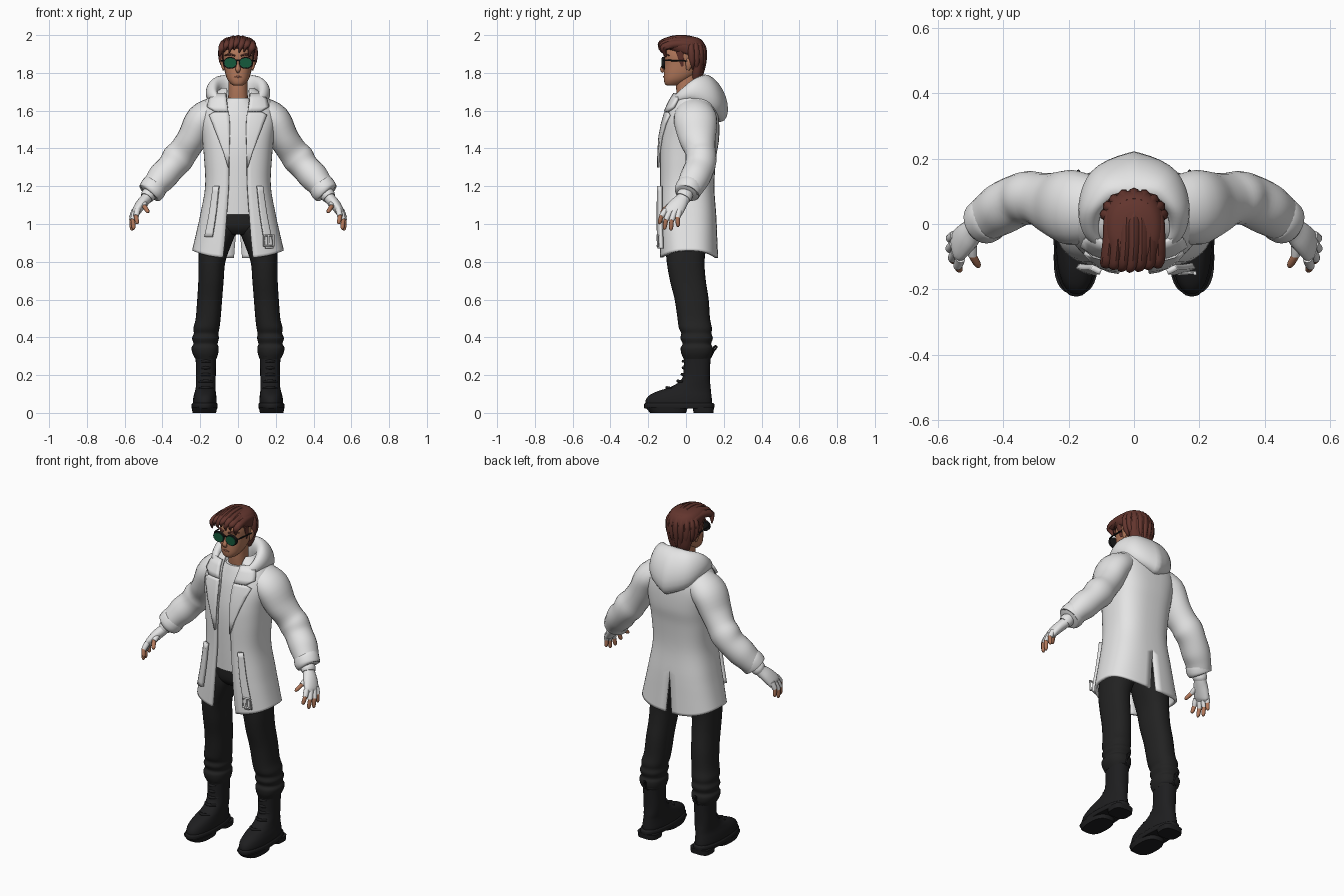
import bpy, bmesh, math
from mathutils import Vector


def material(name, r, g, b):
    m = bpy.data.materials.new(name)
    m.diffuse_color = (r, g, b, 1)
    return m


WHITE = material("coat white", .78, .78, .78)
CLOTH = material("trouser black", .016, .016, .016)
LEATHER = material("boot black", .013, .013, .014)
HAIR = material("hair brown", .125, .036, .027)
SKIN = material("skin", .45, .19, .105)
LIP = material("lip", .33, .12, .075)
LENS = material("lens green", .008, .10, .045)
FRAME = material("frame black", .01, .01, .01)


def spline(rows, n=4):
    """Catmull-Rom resampling of rows of numbers."""
    out = []
    for i in range(len(rows) - 1):
        p0, p1, p2, p3 = (rows[min(max(i + k, 0), len(rows) - 1)] for k in (-1, 0, 1, 2))
        for s in range(n):
            t = s / n
            out.append([.5 * (2 * b + (c - a) * t + (2 * a - 5 * b + 4 * c - d) * t * t
                              + (3 * b - a - 3 * c + d) * t ** 3)
                        for a, b, c, d in zip(p0, p1, p2, p3)])
    return out + [list(rows[-1])]


def build(name, rings, mat, closed=True, mirror=False, thick=0, outward=None, offset=-1):
    """Skin a list of point rings; closed rings get end caps, open ones a thickness."""
    bm = bmesh.new()
    vs = [[bm.verts.new(p) for p in r] for r in rings]
    n = len(rings[0])
    for a, b in zip(vs, vs[1:]):
        for i in range(n if closed else n - 1):
            j = (i + 1) % n
            bm.faces.new((a[i], a[j], b[j], b[i]))
    if closed:
        bm.faces.new(vs[0][::-1])
        bm.faces.new(vs[-1])
        bmesh.ops.recalc_face_normals(bm, faces=bm.faces)
    else:
        bm.normal_update()
        if sum(f.normal.dot(outward(f.calc_center_median())) for f in bm.faces) < 0:
            bmesh.ops.reverse_faces(bm, faces=bm.faces)
    me = bpy.data.meshes.new(name)
    bm.to_mesh(me)
    bm.free()
    me.materials.append(mat)
    me.shade_smooth()
    me.set_sharp_from_angle(angle=math.radians(45))
    ob = bpy.data.objects.new(name, me)
    bpy.context.collection.objects.link(ob)
    if mirror:
        ob.modifiers.new("mirror", 'MIRROR')
    if thick:
        s = ob.modifiers.new("thickness", 'SOLIDIFY')
        s.thickness, s.offset = thick, offset
    return ob


def sup(a, n):
    """Unit superellipse point, angle 0 at the front."""
    c, s = math.cos(a), math.sin(a)
    return (math.copysign(abs(s) ** (2 / n), s), -math.copysign(abs(c) ** (2 / n), c))


def zloft(name, rows, mat, n=2.3, seg=28, **kw):
    """Stack of rounded sections: z, centre x, half width, front y, back y."""
    rings = []
    for z, cx, rx, yf, yb in spline(rows):
        pts = [sup(2 * math.pi * k / seg, n) for k in range(seg)]
        rings.append([(cx + rx * x, (yf + yb) / 2 + (yb - yf) / 2 * y, z) for x, y in pts])
    return build(name, rings, mat, **kw)


def tube(name, rows, mat, ref=(0, 1, 0), seg=14, smooth=4, **kw):
    """Elliptical tube on a path: x, y, z, radius across ref, radius along ref."""
    rows = spline([r if len(r) == 5 else (*r, r[3]) for r in rows], smooth)
    rings = []
    for i, r in enumerate(rows):
        t = Vector(rows[min(i + 1, len(rows) - 1)][:3]) - Vector(rows[max(i - 1, 0)][:3])
        t.normalize()
        v = Vector(ref)
        v = (v - t * v.dot(t)).normalized()
        u = v.cross(t)
        ang = [2 * math.pi * k / seg for k in range(seg)]
        rings.append([Vector(r[:3]) + u * r[3] * math.cos(a) + v * r[4] * math.sin(a) for a in ang])
    return build(name, rings, mat, **kw)


# Coat body: z, half width, front y, back y, half front opening
N = 2.7
COAT = spline([(.86, .243, -.14, .17, .08), (.95, .222, -.142, .165, .068), (1.05, .2, -.142, .16, .06),
               (1.2, .174, -.14, .15, .05), (1.35, .18, -.14, .16, .047), (1.45, .19, -.135, .175, .045),
               (1.55, .205, -.115, .175, .045), (1.62, .19, -.09, .165, .055), (1.67, .16, -.065, .145, .06),
               (1.7, .115, -.045, .11, .06), (1.72, .085, -.02, .09, .06)], 5)
rings = []
for z, rx, yf, yb, gap in COAT:
    slit = max(0, (1.06 - z) * .11)
    a0 = math.asin((gap / rx) ** (N / 2))
    a1 = math.pi - math.asin((slit / rx) ** (N / 2))
    w = min(1, max(0, (.98 - z) / .12))
    ring = []
    for k in range(25):
        a = a0 + (a1 - a0) * k / 24
        x, y = sup(a, N)
        ring.append((abs(x) * rx, (yf + yb) / 2 + (yb - yf) / 2 * y, z - .04 * w * math.cos(a) ** 2))
    rings.append(ring)
build("coat_body", rings, WHITE, closed=False, mirror=True, thick=.015,
      outward=lambda c: Vector((c.x, c.y - .015, 0)))


def front_y(x, z):
    i = max(k for k in range(len(COAT) - 1) if COAT[k][0] <= z or k == 0)
    t = (z - COAT[i][0]) / (COAT[i + 1][0] - COAT[i][0])
    _, rx, yf, yb, _ = [a + (b - a) * t for a, b in zip(COAT[i], COAT[i + 1])]
    q = min(abs(x) / rx, .97)
    return (yf + yb) / 2 - (yb - yf) / 2 * (1 - q ** N) ** (1 / N)


def strip(name, rows, lift, thick, sign=1, mirror=False):
    """Cloth band lying on the coat front: z, inner x, outer x."""
    rings = [[(sign * (a + (b - a) * k / 5), front_y(a + (b - a) * k / 5, z) - lift, z) for k in range(6)]
             for z, a, b in rows]
    return build(name, rings, WHITE, closed=False, mirror=mirror, thick=thick, offset=1,
                 outward=lambda c: Vector((0, -1, 0)))


# Lapels, collar points and front straps
strip("lapel", [(1.3, .047, .051), (1.38, .045, .075), (1.46, .043, .105), (1.53, .043, .132),
                (1.575, .046, .15), (1.59, .048, .12)], .002, .012, mirror=True)
strip("collar_point", [(1.592, .05, .12), (1.615, .054, .158), (1.65, .06, .15), (1.685, .062, .125)],
      .004, .014, mirror=True)
STRAP = spline([(.87, .143, .18), (.93, .133, .17), (1.05, .114, .146), (1.2, .098, .124)])
strip("strap_left", STRAP, .01, .018)
strip("strap_right", STRAP[4:], .01, .018, sign=-1)
for x0, z0, x1, z1 in ((.135, .94, .19, .94), (.135, .885, .19, .885), (.138, .945, .138, .88),
                       (.187, .945, .187, .88), (.162, .94, .162, .885)):
    tube("buckle_bar", [(x0, -.152, z0, .005), (x1, -.148, z1, .005)], WHITE, seg=8, smooth=1)

# Shirt
zloft("shirt", [(1.05, 0, .145, -.112, .12), (1.2, 0, .14, -.118, .12), (1.4, 0, .15, -.12, .14),
                (1.55, 0, .15, -.098, .14), (1.63, 0, .1, -.075, .1), (1.668, 0, .066, -.06, .07)], WHITE)

# Hood: horseshoe sweep that deepens towards the back
HOOD = spline([(0, .0, .14, 1.665, .07, .125, .35), (45, .085, .115, 1.69, .058, .1, .3),
               (90, .13, .045, 1.71, .038, .06, .25), (125, .13, -.02, 1.685, .024, .035, .3),
               (150, .105, -.06, 1.66, .012, .02, .3)], 5)
rings = []
for sgn, part in ((-1, HOOD[:0:-1]), (1, HOOD)):
    for th, cx, cy, cz, w, h, tilt in part:
        a = math.radians(th)
        d = Vector((sgn * math.sin(a), math.cos(a), 0))
        ring = []
        for k in range(20):
            p = 2 * math.pi * k / 20
            u, v = w * math.cos(p), h * math.sin(p)
            ring.append(Vector((sgn * cx, cy, cz)) + d * (u - tilt * v) + Vector((0, 0, v + .15 * u)))
        rings.append(ring)
build("hood", rings, WHITE)

# Sleeves and cuffs
tube("sleeve", [(.12, .045, 1.595, .08, .1), (.19, .05, 1.55, .088, .115), (.24, .06, 1.458, .08, .1),
                (.285, .075, 1.39, .078, .082), (.32, .08, 1.345, .085, .082), (.355, .072, 1.3, .076, .08),
                (.40, .05, 1.25, .078, .08), (.435, .028, 1.208, .068, .074), (.462, .008, 1.17, .062, .066)],
     WHITE, seg=24, mirror=True)
tube("cuff", [(.437, .022, 1.205, .06), (.443, .02, 1.199, .07), (.462, .005, 1.168, .069),
              (.468, .002, 1.16, .056)], WHITE, seg=24, mirror=True)

# Gloved hands with bare fingertips
tube("glove", [(.455, .01, 1.185, .034, .038), (.482, -.012, 1.14, .03, .036), (.512, -.04, 1.105, .029, .046),
               (.538, -.066, 1.068, .023, .05), (.546, -.074, 1.05, .013, .04)], WHITE, seg=18, mirror=True)
tube("glove_band", [(.467, 0, 1.165, .036, .04), (.476, -.008, 1.15, .039, .043), (.484, -.015, 1.138, .034, .04)],
     WHITE, seg=18, mirror=True)
FINGERS = (("index", (.532, -.105, 1.075), (.532, -.142, 1.0)), ("middle", (.545, -.085, 1.065), (.552, -.115, .97)),
           ("ring", (.55, -.06, 1.065), (.562, -.08, .965)), ("little", (.548, -.035, 1.072), (.563, -.042, .985)),
           ("thumb", (.498, -.05, 1.115), (.474, -.132, 1.06)))
for nm, a, b in FINGERS:
    a, b = Vector(a), Vector(b)
    m = a.lerp(b, .5) + Vector((.008, -.006, .004))
    tube(nm + "_glove", [(*a, .016), (*a.lerp(m, .6), .0155), (*m, .014)], WHITE, ref=(1, 0, 0), seg=10, mirror=True)
    tube(nm + "_tip", [(*a.lerp(m, .8), .011), (*m, .012), (*m.lerp(b, .75), .0105), (*b, .004)],
         SKIN, ref=(1, 0, 0), seg=10, mirror=True)

# Trousers
zloft("hips", [(.945, 0, .1, -.07, .08), (.99, 0, .16, -.1, .115), (1.1, 0, .145, -.1, .115)], CLOTH)
zloft("trouser_leg", [(.285, .17, .055, -.012, .125), (.315, .173, .068, -.025, .14), (.345, .174, .072, -.028, .142),
                      (.365, .172, .064, -.018, .133), (.395, .172, .071, -.03, .142), (.42, .169, .065, -.025, .135),
                      (.45, .167, .069, -.038, .137), (.5, .158, .066, -.045, .127), (.6, .15, .066, -.06, .12),
                      (.7, .143, .067, -.085, .105), (.8, .138, .071, -.102, .098), (.9, .118, .086, -.108, .11),
                      (.97, .095, .09, -.1, .115), (1.02, .085, .08, -.09, .11)], CLOTH, mirror=True)

# Boots: upper, sole, treads, laces, collar and pull loop
zloft("boot_upper", [(.03, .176, .06, -.21, .138), (.06, .176, .063, -.215, .138), (.09, .175, .06, -.198, .135),
                     (.115, .173, .055, -.15, .132), (.14, .171, .052, -.075, .13), (.18, .17, .052, -.022, .126),
                     (.25, .17, .053, -.012, .128), (.32, .17, .056, -.012, .132)], LEATHER, mirror=True)
zloft("boot_sole", [(.022, .177, .066, -.218, .146), (.03, .177, .069, -.222, .15), (.045, .177, .069, -.222, .15),
                    (.052, .177, .064, -.216, .144)], LEATHER, mirror=True)
zloft("boot_heel", [(0, .176, .06, .04, .145), (.03, .176, .063, .035, .148)], LEATHER, n=3.2, mirror=True)
zloft("boot_tread", [(0, .178, .062, -.19, .0), (.03, .178, .068, -.215, .01)], LEATHER, n=2.6, mirror=True)
for z, y in ((.13, -.1), (.165, -.042), (.2, -.019), (.235, -.013), (.27, -.013)):
    tube("boot_lace", [(.135, y + .025, z, .006), (.17, y - .002, z + .004, .008), (.205, y + .025, z, .006)],
         LEATHER, seg=8, mirror=True)
zloft("boot_collar", [(.295, .17, .056, -.014, .132), (.302, .17, .061, -.02, .137), (.315, .17, .061, -.02, .137),
                      (.322, .17, .055, -.012, .13)], LEATHER, mirror=True)
tube("boot_loop", [(.17, .128, .29, .005), (.17, .145, .325, .005), (.17, .162, .348, .005), (.17, .152, .352, .005),
                   (.17, .137, .325, .005), (.17, .13, .29, .005)], LEATHER, ref=(1, 0, 0), seg=8, mirror=True)

# Head, neck and face
zloft("neck", [(1.6, 0, .06, -.04, .07), (1.66, 0, .053, -.047, .062), (1.72, 0, .05, -.052, .06),
               (1.79, 0, .05, -.05, .06)], SKIN)
zloft("head", [(1.733, 0, .024, -.102, -.05), (1.742, 0, .038, -.112, -.02), (1.765, 0, .056, -.117, .02),
               (1.8, 0, .068, -.117, .06), (1.85, 0, .075, -.114, .08), (1.9, 0, .079, -.117, .088),
               (1.95, 0, .07, -.1, .08), (1.98, 0, .04, -.05, .04)], SKIN)
tube("nose", [(0, -.108, 1.868, .008), (0, -.118, 1.84, .01), (0, -.127, 1.818, .014, .011), (0, -.118, 1.805, .008)],
     SKIN, seg=10)
tube("mouth", [(-.024, -.111, 1.777, .002), (0, -.117, 1.779, .005), (.024, -.111, 1.777, .002)], LIP, seg=8)
tube("ear", [(.076, .01, 1.815, .005, .008), (.08, .014, 1.835, .009, .016), (.084, .02, 1.862, .009, .021),
             (.082, .022, 1.882, .004, .01)], SKIN, mirror=True)
tube("brow", [(.015, -.116, 1.891, .004), (.045, -.111, 1.898, .005), (.07, -.088, 1.892, .003)], HAIR,
     ref=(0, 0, 1), seg=8, mirror=True)

# Sunglasses
for nm, mat, ya, yb, g in (("lens_rim", FRAME, -.112, -.127, .004), ("lens", LENS, -.12, -.13, 0)):
    tube(nm, [(.041, ya, 1.853, .033 + g, .027 + g), (.041, yb, 1.853, .032 + g, .026 + g)], mat,
         ref=(0, 0, 1), seg=24, smooth=1, mirror=True)
tube("bridge", [(-.012, -.124, 1.868, .004), (.012, -.124, 1.868, .004)], FRAME, seg=8, smooth=1)
tube("temple_arm", [(.074, -.12, 1.866, .004), (.083, -.09, 1.866, .004), (.088, .02, 1.862, .004)], FRAME,
     ref=(0, 0, 1), seg=8, mirror=True)

# Hair: cap, swept top locks, back locks and sideburns
zloft("hair_cap", [(1.755, 0, .048, .03, .075), (1.8, 0, .068, .025, .09), (1.86, 0, .081, .022, .098),
                   (1.893, 0, .087, -.01, .102), (1.913, 0, .09, -.085, .103), (1.94, 0, .094, -.122, .101),
                   (1.965, 0, .087, -.12, .09), (1.984, 0, .068, -.09, .068), (1.993, 0, .035, -.05, .035)], HAIR)
for i in range(7):
    x = -.075 + .025 * i
    d = 4.5 * x * x
    tube("top_lock", [(x * .6, .085, 1.945 - d, .008), (x * .9, .03, 1.972 - d, .022),
                      (x, -.05, 1.978 - d, .022, .021), (x * 1.05 - .005, -.115, 1.962 - d, .02),
                      (x * 1.05 - .014, -.138 + 4 * x * x, 1.937 - d + .012 * (i % 2), .012),
                      (x * 1.05 - .02, -.128 + 4 * x * x, 1.91 - d + .012 * (i % 2), .003)],
         HAIR, ref=(1, 0, 0), seg=8)
for i in range(9):
    a = math.radians(-84 + 21 * i)
    s, c = math.sin(a), math.cos(a)
    tube("back_lock", [(.055 * s, .02 + .05 * c, 1.975, .01), (.085 * s, .02 + .07 * c, 1.93, .018),
                       (.084 * s, .025 + .068 * c, 1.86, .016), (.068 * s, .03 + .058 * c, 1.79 + .03 * abs(s), .004)],
         HAIR, ref=(c, -s, 0), seg=8)
tube("sideburn", [(.08, -.035, 1.915, .008, .02), (.078, -.025, 1.87, .005, .014), (.074, -.02, 1.835, .002, .006)],
     HAIR, mirror=True)
